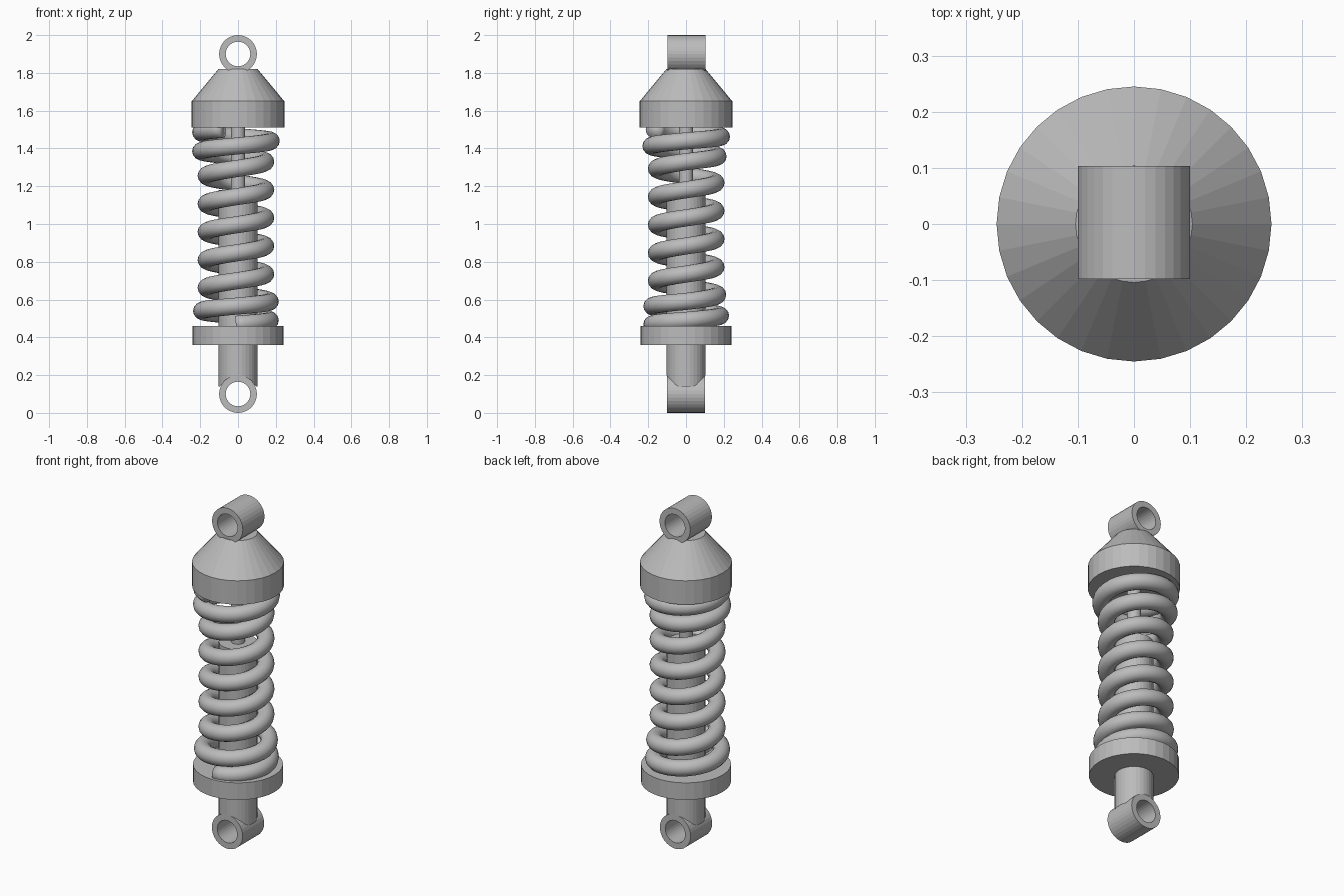
import bpy, bmesh, math
from mathutils import Vector

if "Cube" in bpy.data.objects:
    bpy.data.objects.remove(bpy.data.objects["Cube"])

SEG = 32
grey = bpy.data.materials.new("grey_metal")
grey.diffuse_color = (0.5, 0.5, 0.5, 1)
grey.use_nodes = True
grey.node_tree.nodes["Principled BSDF"].inputs["Base Color"].default_value = grey.diffuse_color


def finish(bm, name, smooth=False):
    bmesh.ops.recalc_face_normals(bm, faces=bm.faces)
    for f in bm.faces:
        f.smooth = smooth
    me = bpy.data.meshes.new(name)
    bm.to_mesh(me)
    bm.free()
    me.materials.append(grey)
    ob = bpy.data.objects.new(name, me)
    bpy.context.collection.objects.link(ob)
    return ob


def bridge(bm, a, b):
    n = len(a)
    for i in range(n):
        j = (i + 1) % n
        bm.faces.new((a[i], a[j], b[j], b[i]))


def circle(bm, r, z):
    return [bm.verts.new((r * math.cos(math.tau * i / SEG), r * math.sin(math.tau * i / SEG), z))
            for i in range(SEG)]


def turned(name, profile, cap_bottom=True):
    """Solid of revolution about z from (radius, height) pairs, bottom to top."""
    bm = bmesh.new()
    rings = [circle(bm, r, z) for r, z in profile]
    for a, b in zip(rings, rings[1:]):
        bridge(bm, a, b)
    if cap_bottom:
        bm.faces.new(rings[0])
    bm.faces.new(rings[-1])
    return finish(bm, name)


def eye(name, z, y0, y1):
    """Mounting eye: a thick ring along the y axis."""
    bm = bmesh.new()
    loops = []
    for r, y in ((0.1, y0), (0.1, y1), (0.065, y1), (0.065, y0)):
        loops.append([bm.verts.new((r * math.cos(math.tau * i / SEG), y, z + r * math.sin(math.tau * i / SEG)))
                      for i in range(SEG)])
    for k in range(4):
        bridge(bm, loops[k], loops[(k + 1) % 4])
    return finish(bm, name)


def lerp_keys(t, keys):
    for (t0, v0), (t1, v1) in zip(keys, keys[1:]):
        if t <= t1:
            f = (t - t0) / (t1 - t0)
            return v0 + (v1 - v0) * f
    return keys[-1][1]


# Mounting eyes
eye("top_eye", 1.9, -0.098, 0.103)
eye("bottom_eye", 0.1, -0.1, 0.1)

# Upper spring cap and lower spring plate
turned("upper_cap", [(0.245, 1.51), (0.245, 1.65), (0.104, 1.82)])
turned("lower_plate", [(0.24, 0.36), (0.24, 0.46)])

# Piston rod
turned("piston_rod", [(0.037, 1.1), (0.037, 1.6)])

# Damper body, its lower end saddled over the bottom eye
body = turned("damper_body", [(0.103, 0.14), (0.103, 1.18)], cap_bottom=False)
for v in body.data.vertices:
    if v.co.z < 0.5:
        v.co.z = max(0.14, 0.1 + math.sqrt(max(0.0, 0.01 - v.co.x ** 2)))

# Coil spring: wider, tighter end turns (t counts turns)
heights = [(-1.3, 0.465), (-1, 0.49), (0, 0.59), (1, 0.735), (5, 1.33), (6, 1.44), (7, 1.53)]
radii = [(-2, 0.181), (0, 0.181), (0.4, 0.157), (5.1, 0.157), (5.5, 0.186), (8, 0.186)]
WIRE, STEPS, SIDES = 0.046, 32, 14
bm = bmesh.new()
prev = first = None
for k in range(int(-1.25 * STEPS), int(6.7 * STEPS) + 1):
    t = k / STEPS
    a = math.tau * t
    out = Vector((math.cos(a), math.sin(a), 0))
    r = lerp_keys(t, radii)
    c = out * r + Vector((-0.011, 0.001, lerp_keys(t, heights)))
    tangent = Vector((-math.sin(a) * r, math.cos(a) * r, 0.148 / math.tau)).normalized()
    up = out.cross(tangent)
    ring = [bm.verts.new(c + (out * math.cos(math.tau * i / SIDES) + up * math.sin(math.tau * i / SIDES)) * WIRE)
            for i in range(SIDES)]
    if prev:
        bridge(bm, prev, ring)
    else:
        first = ring
    prev = ring
bm.faces.new(first)
bm.faces.new(prev)
finish(bm, "coil_spring", smooth=True)
